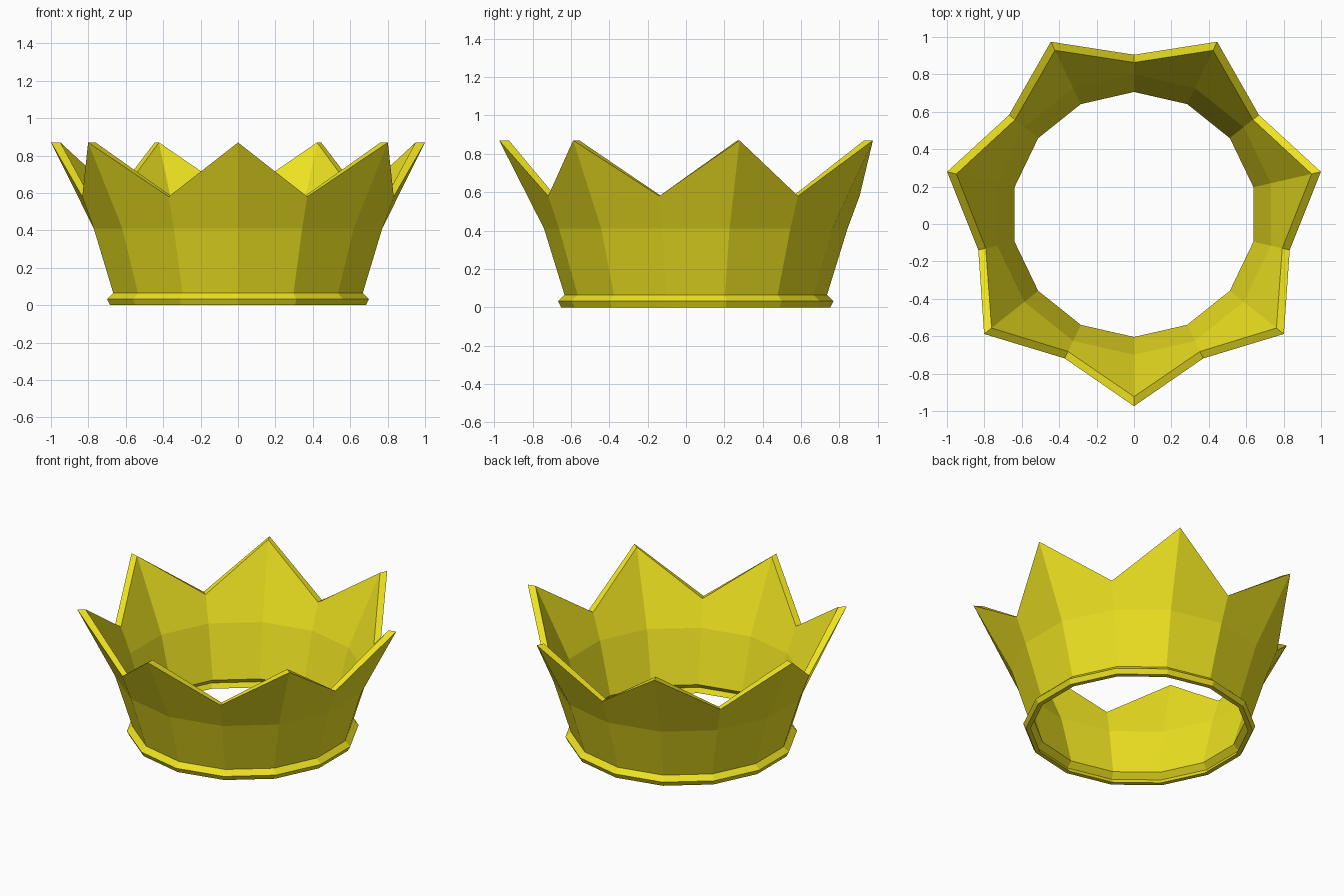
import bpy, bmesh
from math import cos, sin, pi

if "Cube" in bpy.data.objects:
    bpy.data.objects.remove(bpy.data.objects["Cube"])

SIDES = 14          # seven points, seven valleys
CY = 0.051          # ring axis, offset so the bounding box is centred

# Closed wall section (radius, z): inside top, down, around the folded hem, up outside
hem_and_wall = [(0.75, 0.41), (0.655, 0.066), (0.69, 0.031), (0.672, 0.0),
                (0.702, 0.0), (0.718, 0.032), (0.684, 0.064), (0.791, 0.41)]
tip = ([(0.974, 0.87)], [(1.025, 0.87)])
valley = ([(0.813, 0.58)], [(0.854, 0.58)])

bm = bmesh.new()
rings = []
for i in range(SIDES):
    a = -pi / 2 + i * 2 * pi / SIDES
    inner, outer = valley if i % 2 else tip
    section = inner + hem_and_wall + outer
    rings.append([bm.verts.new((r * cos(a), CY + r * sin(a), z)) for r, z in section])

# Skin neighbouring sections, including the rim that closes each section
for i in range(SIDES):
    p, q = rings[i], rings[(i + 1) % SIDES]
    for j in range(len(p)):
        k = (j + 1) % len(p)
        bm.faces.new((p[j], p[k], q[k], q[j]))
bmesh.ops.recalc_face_normals(bm, faces=bm.faces)

mesh = bpy.data.meshes.new("crown_band")
bm.to_mesh(mesh)
bm.free()
crown = bpy.data.objects.new("crown_band", mesh)
bpy.context.collection.objects.link(crown)

# Yellow gold
gold = bpy.data.materials.new("gold")
gold.diffuse_color = (0.85, 0.76, 0.015, 1)
gold.use_nodes = True
gold.node_tree.nodes["Principled BSDF"].inputs["Base Color"].default_value = gold.diffuse_color
mesh.materials.append(gold)
